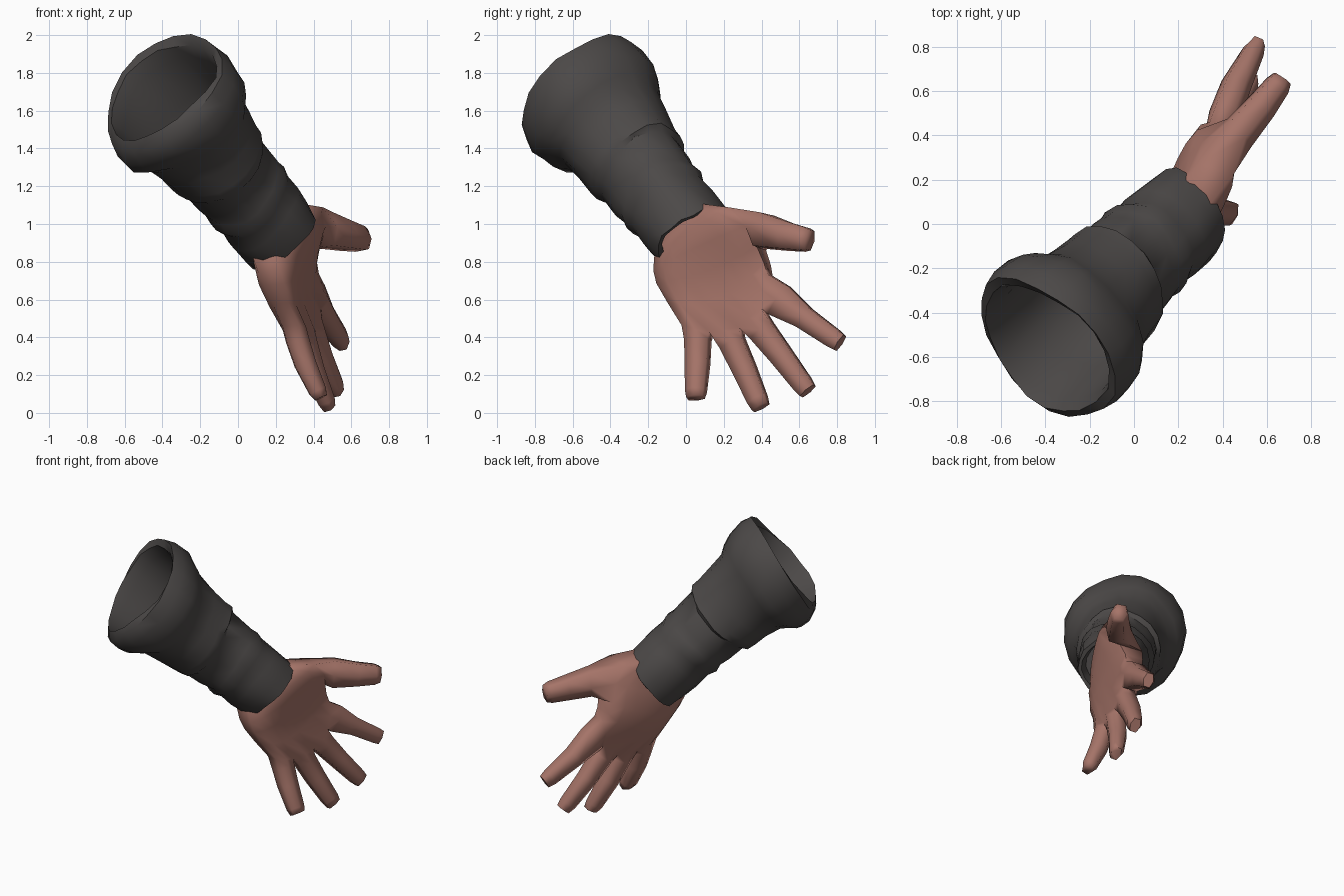
import bpy, bmesh, math, random
from mathutils import Vector as V

random.seed(4)
cube = bpy.data.objects.get("Cube")
if cube:
    bpy.data.objects.remove(cube, do_unlink=True)


def material(name, rgb):
    m = bpy.data.materials.new(name)
    m.use_nodes = True
    m.diffuse_color = (*rgb, 1)
    b = m.node_tree.nodes["Principled BSDF"]
    b.inputs["Base Color"].default_value = (*rgb, 1)
    b.inputs["Roughness"].default_value = 0.9
    return m


def finish(bm, name, mat, angle):
    bmesh.ops.recalc_face_normals(bm, faces=bm.faces)
    me = bpy.data.meshes.new(name)
    bm.to_mesh(me)
    bm.free()
    me.materials.append(mat)
    ob = bpy.data.objects.new(name, me)
    bpy.context.collection.objects.link(ob)
    bpy.ops.object.select_all(action='DESELECT')
    ob.select_set(True)
    bpy.context.view_layer.objects.active = ob
    bpy.ops.object.shade_smooth_by_angle(angle=math.radians(angle))


def bridge(bm, a, b):
    for i in range(len(a)):
        j = (i + 1) % len(a)
        bm.faces.new((a[i], a[j], b[j], b[i]))


skin = material("warm skin", (0.38, 0.175, 0.14))
cloth = material("charcoal cloth", (0.072, 0.066, 0.064))

# Sleeve rings as (distance, radius, tilt): inner lining, rolled hem, forearm, cuff
start, end = V((-0.385, -0.54, 1.675)), V((0.205, 0.02, 0.955))
axis = (end - start).normalized()
side = axis.cross(V((0, 0, 1))).normalized()
up = side.cross(axis)
profile = [(0.9, 0.195, 0), (0.56, 0.23, 0), (0.5, 0.26, 0), (0.26, 0.292, 0), (0.04, 0.312, 0),
           (-0.03, 0.325, 0.01), (-0.025, 0.37, 0.05), (0.05, 0.388, 0.05), (0.14, 0.38, 0.03),
           (0.2, 0.345, 0.01), (0.25, 0.312, 0), (0.36, 0.292, 0), (0.46, 0.28, 0),
           (0.51, 0.275, 0), (0.53, 0.25, 0), (0.64, 0.243, 0), (0.7, 0.235, 0),
           (0.74, 0.247, 0), (0.79, 0.225, 0), (0.87, 0.232, 0), (0.95, 0.225, 0),
           (1.02, 0.215, 0), (1.02, 0.19, 0), (0.94, 0.17, 0)]
SEG = 20
bm = bmesh.new()
rings = []
for t, r, tilt in profile:
    ring = []
    for i in range(SEG):
        a = 2 * math.pi * i / SEG
        c, s = math.cos(a), math.sin(a)
        rr = r * (1 + 0.02 * math.sin(3 * a + 7 * t) + 0.014 * math.sin(5 * a - 11 * t))
        rr += random.uniform(-0.005, 0.005)
        tt = t + 0.02 * math.sin(2 * a + 5 * t) + random.uniform(-0.005, 0.005) - tilt * s
        if tilt:  # the hem is a little wider across
            rr += 0.015 * c * c
        if t > 0.92:  # the cuff hangs lower over the back of the hand
            tt += 0.09 * max(0, -c) + 0.025 * max(0, c)
        ring.append(bm.verts.new(start.lerp(end, tt) + rr * (side * c + up * s)))
    rings.append(ring)
for a, b in zip(rings, rings[1:]):
    bridge(bm, a, b)
bm.faces.new(rings[0])
bm.faces.new(rings[-1])
finish(bm, "sleeve", cloth, 45)

# Palm: rows from little-finger edge to index edge, with half thickness and bulge
normal = V((0.94, -0.3, 0.1)).normalized()
rows = [((0.12, -0.11, 0.93), (0.26, 0.10, 1.10), 0.11, (0, 0, 0)),
        ((0.14, -0.15, 0.82), (0.37, 0.25, 1.08), 0.12, (0, 0, 0)),
        ((0.165, -0.155, 0.75), (0.385, 0.34, 0.98), 0.122, (-0.015, 0, 0)),
        ((0.19, -0.14, 0.68), (0.36, 0.40, 0.87), 0.112, (-0.025, 0, -0.04)),
        ((0.225, -0.085, 0.58), (0.36, 0.43, 0.79), 0.088, (-0.01, 0.02, -0.09))]
# Webs between the fingers, ending the palm
webs = [V(p) for p in ((0.28, -0.01, 0.46), (0.32, 0.135, 0.425), (0.365, 0.295, 0.445),
                       (0.395, 0.41, 0.55), (0.385, 0.445, 0.73))]
bm = bmesh.new()
top, bottom = [], []


def add_row(centres, halves):
    top.append([bm.verts.new(c + normal * h) for c, h in zip(centres, halves)])
    bottom.append([bm.verts.new(c - normal * h) for c, h in zip(centres, halves)])


for p, q, thick, bulge in rows:
    us = [i / 8 for i in range(9)]
    add_row([V(p).lerp(V(q), u) + V(bulge) * 4 * u * (1 - u) for u in us],
            [thick * (0.5 + 0.2 * u + (0.5 - 0.2 * u) * math.sqrt(4 * u * (1 - u))) for u in us])
add_row([(webs[i // 2] + webs[(i + 1) // 2]) / 2 for i in range(9)],
        [0.066 if i % 2 else 0.046 for i in range(9)])

for k in range(len(top) - 1):
    for i in range(8):
        for s in (top, bottom):
            bm.faces.new((s[k][i], s[k][i + 1], s[k + 1][i + 1], s[k + 1][i]))
    bm.faces.new((top[k][0], top[k + 1][0], bottom[k + 1][0], bottom[k][0]))
    if k not in (1, 2):
        bm.faces.new((top[k][8], top[k + 1][8], bottom[k + 1][8], bottom[k][8]))
bm.faces.new(top[0] + bottom[0][::-1])


# Digits: six-sided tubes grown from openings in the palm
def digit(base, sections, flip=1):
    ring = base
    prev = sum((v.co for v in base), V()) / len(base)
    for c, w, t in sections:
        d = (V(c) - prev).normalized()
        n = (normal - d * normal.dot(d)).normalized()
        s = n.cross(d) * flip
        new = [bm.verts.new(V(c) + s * w * x + n * t * y) for x, y in
               ((-1, 0.6), (0, 1), (1, 0.6), (1, -0.6), (0, -1), (-1, -0.6))]
        bridge(bm, ring, new)
        ring, prev = new, V(c)
    bm.faces.new(ring)


tips = [((0.44, 0.05, 0.08), 0.064), ((0.485, 0.395, 0.03), 0.066),
        ((0.53, 0.645, 0.115), 0.07), ((0.56, 0.815, 0.37), 0.09)]
for i, (tip, width) in enumerate(tips):
    j = 2 * i
    base = top[-1][j:j + 3] + bottom[-1][j:j + 3][::-1]
    c = sum((v.co for v in base), V()) / 6
    deep = 0.042 + 0.3 * width
    steps = [(0.16, width, deep + 0.004), (0.5, 0.06, deep), (0.9, 0.052, 0.05), (1.0, 0.046, 0.034)]
    digit(base, [(c.lerp(V(tip), f) - normal * 0.015 * math.sin(math.pi * f), w, t)
                 for f, w, t in steps])

thumb_base = [top[k][8] for k in (1, 2, 3)] + [bottom[k][8] for k in (3, 2, 1)]
digit(thumb_base, [((0.475, 0.41, 0.965), 0.09, 0.085), ((0.575, 0.53, 0.937), 0.074, 0.072),
                   ((0.648, 0.625, 0.92), 0.063, 0.06), ((0.668, 0.655, 0.915), 0.052, 0.047)], -1)
finish(bm, "hand", skin, 75)
